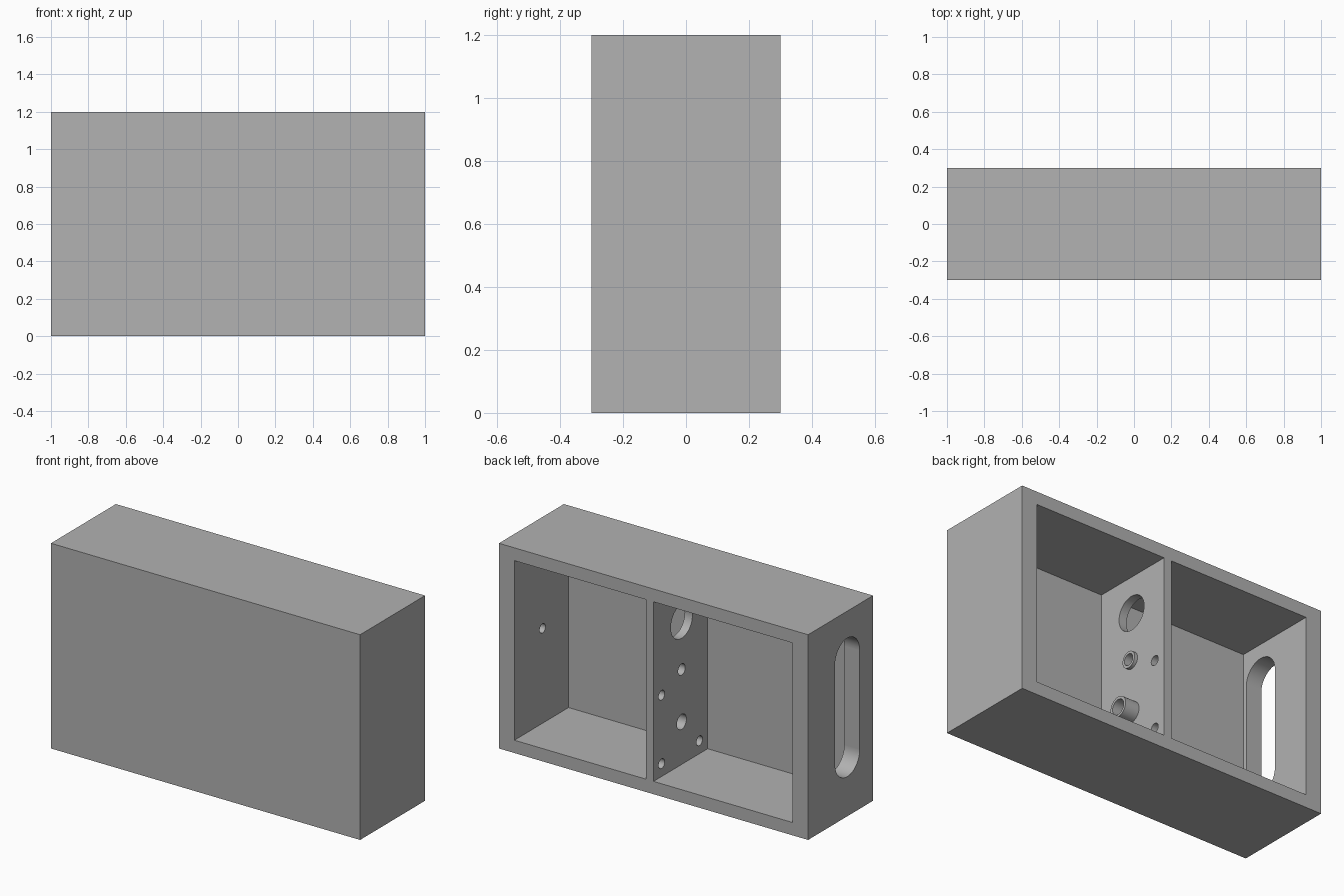
import bpy
import math
from mathutils import Matrix

if "Cube" in bpy.data.objects:
    bpy.data.objects.remove(bpy.data.objects["Cube"], do_unlink=True)

grey = bpy.data.materials.new("plain_grey")
GREY = (0.445, 0.445, 0.445, 1)
grey.diffuse_color = GREY
grey.use_nodes = True
grey.node_tree.nodes["Principled BSDF"].inputs["Base Color"].default_value = GREY


def box(name, x, y, z):
    """Box from (min, max) ranges on each axis."""
    ranges = (x, y, z)
    bpy.ops.mesh.primitive_cube_add(size=1)
    ob = bpy.context.object
    ob.name = name
    centre = Matrix.Translation([(a + b) / 2 for a, b in ranges])
    ob.data.transform(centre @ Matrix.Diagonal([b - a for a, b in ranges] + [1]))
    ob.data.materials.append(grey)
    return ob


def rod(name, r, x, y, z):
    """Cylinder along x, spanning the x range."""
    bpy.ops.mesh.primitive_cylinder_add(vertices=48, radius=r, depth=x[1] - x[0])
    ob = bpy.context.object
    ob.name = name
    place = Matrix.Translation(((x[0] + x[1]) / 2, y, z))
    ob.data.transform(place @ Matrix.Rotation(math.pi / 2, 4, "Y"))
    ob.data.materials.append(grey)
    return ob


def combine(target, tool, operation):
    """Apply a boolean and discard the tool."""
    mod = target.modifiers.new("shape", "BOOLEAN")
    mod.operation = operation
    mod.solver = "EXACT"
    mod.object = tool
    bpy.context.view_layer.objects.active = target
    bpy.ops.object.modifier_apply(modifier=mod.name)
    bpy.data.objects.remove(tool, do_unlink=True)


# Solid housing with two open compartments at the back
housing = box("housing", (-1, 1), (-0.3, 0.3), (0, 1.2))
for x in ((-0.9, 0), (0.05, 0.9)):
    combine(housing, box("compartment", x, (-0.2, 0.4), (0.075, 1.125)), "DIFFERENCE")

# Round bosses on the divider
AXIS_Y, MID_Z, LOW_Z = 0.04, 0.63, 0.324
combine(housing, rod("small_boss", 0.048, (0.025, 0.07), AXIS_Y, MID_Z), "UNION")
combine(housing, rod("large_boss", 0.06, (0.025, 0.14), AXIS_Y, LOW_Z), "UNION")

# Holes through the divider: radius, y, z
holes = [
    (0.1, AXIS_Y, 0.9125),
    (0.033, AXIS_Y, MID_Z),
    (0.044, AXIS_Y, LOW_Z),
    (0.028, 0.225, 0.55),
    (0.028, 0.225, 0.15),
    (0.028, -0.125, 0.15),
]
for r, y, z in holes:
    combine(housing, rod("hole", r, (-0.1, 0.2), y, z), "DIFFERENCE")

# Blind hole in the inner face of the left wall
combine(housing, rod("blind_hole", 0.027, (0.85, 0.95), AXIS_Y, MID_Z), "DIFFERENCE")

# Rounded slot through the right wall
SLOT_Y, SLOT_R, LOW, HIGH = -0.0625, 0.114, 0.346, 0.928
slot = box("slot", (-1.1, -0.85), (SLOT_Y - SLOT_R, SLOT_Y + SLOT_R), (LOW, HIGH))
for z in (LOW, HIGH):
    combine(slot, rod("slot_end", SLOT_R, (-1.1, -0.85), SLOT_Y, z), "UNION")
combine(housing, slot, "DIFFERENCE")

# Smooth round surfaces, crisp edges
bpy.ops.object.select_all(action="DESELECT")
housing.select_set(True)
bpy.context.view_layer.objects.active = housing
bpy.ops.object.shade_smooth_by_angle(angle=math.radians(30))
